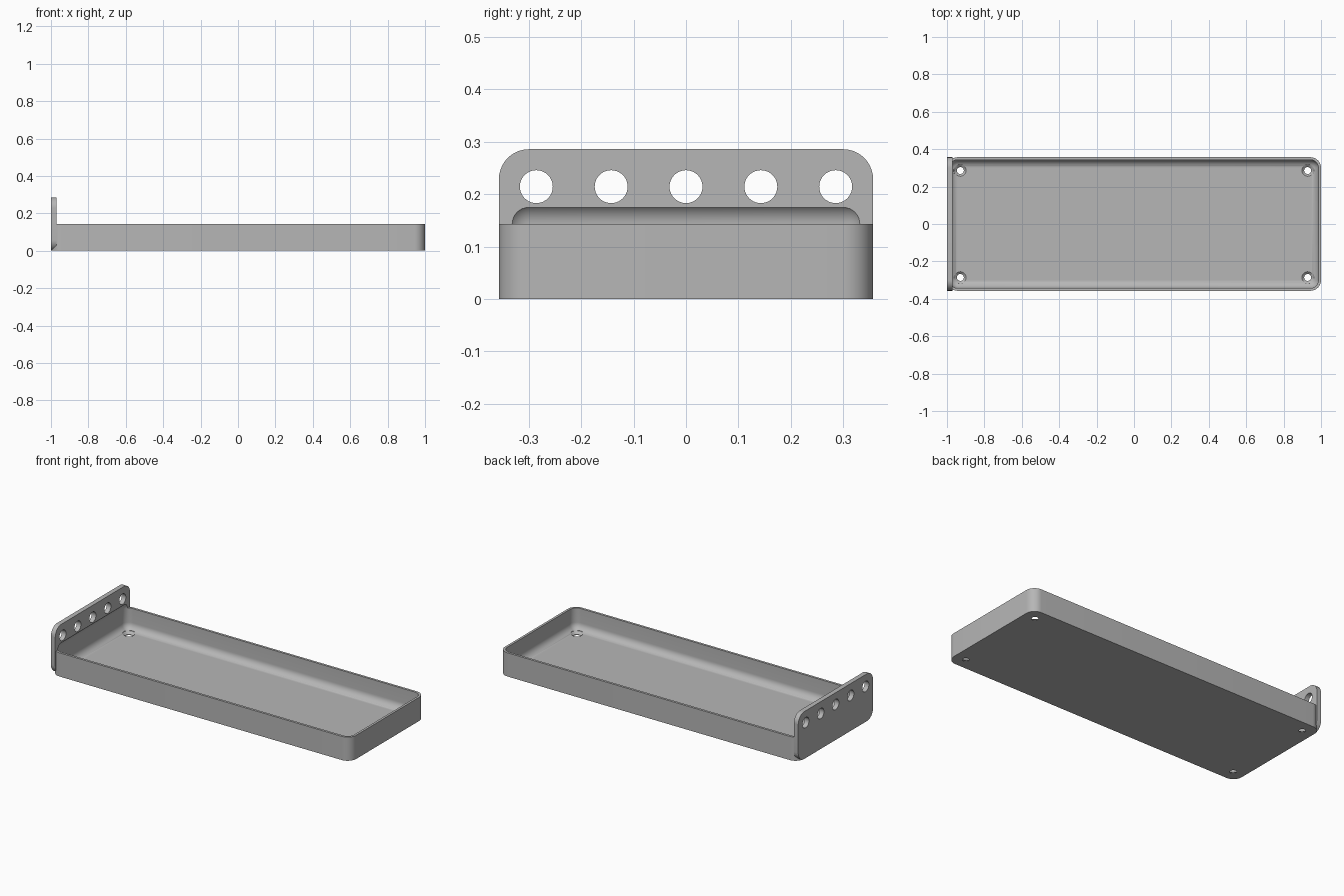
import bpy
import bmesh
from math import radians
from mathutils import Matrix, Vector

U = 1 / 70                       # one design unit; the tray is 140 long
LENGTH, WIDTH, HEIGHT = 140, 50, 10
PLATE_T, PLATE_H = 2, 20
WALL, CORNER = 1, 4

if "Cube" in bpy.data.objects:
    bpy.data.objects.remove(bpy.data.objects["Cube"], do_unlink=True)

grey = bpy.data.materials.new("plain grey")
grey.use_nodes = True
colour = (0.47, 0.47, 0.47, 1)
grey.diffuse_color = colour
for node in grey.node_tree.nodes:
    if node.type == 'BSDF_PRINCIPLED':
        node.inputs["Base Color"].default_value = colour


def make_object(name, bm):
    bmesh.ops.scale(bm, vec=(U, U, U), verts=bm.verts)
    bmesh.ops.recalc_face_normals(bm, faces=bm.faces)
    mesh = bpy.data.meshes.new(name)
    bm.to_mesh(mesh)
    bm.free()
    mesh.materials.append(grey)
    obj = bpy.data.objects.new(name, mesh)
    bpy.context.collection.objects.link(obj)
    return obj


def rounded_box(name, low, high, radius, axes, segments=10):
    """Box whose edges parallel to the given axes are rounded."""
    low, high = Vector(low), Vector(high)
    bm = bmesh.new()
    bmesh.ops.create_cube(bm, size=1)
    bmesh.ops.scale(bm, vec=high - low, verts=bm.verts)
    bmesh.ops.translate(bm, vec=(low + high) / 2, verts=bm.verts)
    edges = []
    for e in bm.edges:
        d = e.verts[1].co - e.verts[0].co
        if any(abs(d[a]) > 0.01 for a in axes):
            edges.append(e)
    bmesh.ops.bevel(bm, geom=edges, offset=radius, segments=segments,
                    profile=0.5, affect='EDGES')
    return make_object(name, bm)


def add_cone(bm, r1, r2, depth, matrix):
    bmesh.ops.create_cone(bm, cap_ends=True, segments=40, radius1=r1,
                          radius2=r2, depth=depth, matrix=matrix)


def combine(target, other, operation):
    mod = target.modifiers.new(operation.lower(), 'BOOLEAN')
    mod.operation = operation
    mod.solver = 'EXACT'
    mod.object = other
    bpy.context.view_layer.objects.active = target
    bpy.ops.object.modifier_apply(modifier=mod.name)
    bpy.data.objects.remove(other, do_unlink=True)


hx, hy = LENGTH / 2, WIDTH / 2

# Tray body joined to the upright end plate
tray = rounded_box("tray_with_end_plate", (-hx, -hy, 0), (hx, hy, HEIGHT),
                   CORNER, axes=(2,))
plate = rounded_box("end_plate", (-hx, -hy, 0), (-hx + PLATE_T, hy, PLATE_H),
                    CORNER, axes=(0,))
combine(tray, plate, 'UNION')

# Hollow with rounded edges, which also bites a shallow pocket in the plate
hollow = rounded_box("hollow_cutter", (-hx + WALL, -hy + WALL, WALL),
                     (hx - WALL, hy - WALL, HEIGHT + 3),
                     CORNER - WALL, axes=(0, 1, 2))
combine(tray, hollow, 'DIFFERENCE')

# Row of five round holes through the plate
for i in range(-2, 3):
    bm = bmesh.new()
    add_cone(bm, 2.2, 2.2, 8, Matrix.Translation((-hx + 1, i * 10, 15))
             @ Matrix.Rotation(radians(90), 4, 'Y'))
    combine(tray, make_object("plate_hole_cutter", bm), 'DIFFERENCE')

# Countersunk screw holes in the floor corners
for sx in (-1, 1):
    for sy in (-1, 1):
        x, y = sx * (hx - 5), sy * (hy - 5)
        bm = bmesh.new()
        add_cone(bm, 1.3, 1.3, 6, Matrix.Translation((x, y, 0)))
        combine(tray, make_object("screw_hole_cutter", bm), 'DIFFERENCE')
        bm = bmesh.new()
        add_cone(bm, 1.2, 2.5, 1.1, Matrix.Translation((x, y, 0.75)))
        combine(tray, make_object("countersink_cutter", bm), 'DIFFERENCE')
        bm = bmesh.new()
        add_cone(bm, 2.5, 2.5, 3, Matrix.Translation((x, y, 2.75)))
        combine(tray, make_object("screw_head_cutter", bm), 'DIFFERENCE')

# Smooth rounded surfaces, sharp rims
bpy.ops.object.select_all(action='DESELECT')
tray.select_set(True)
bpy.context.view_layer.objects.active = tray
bpy.ops.object.shade_smooth_by_angle(angle=radians(30))
